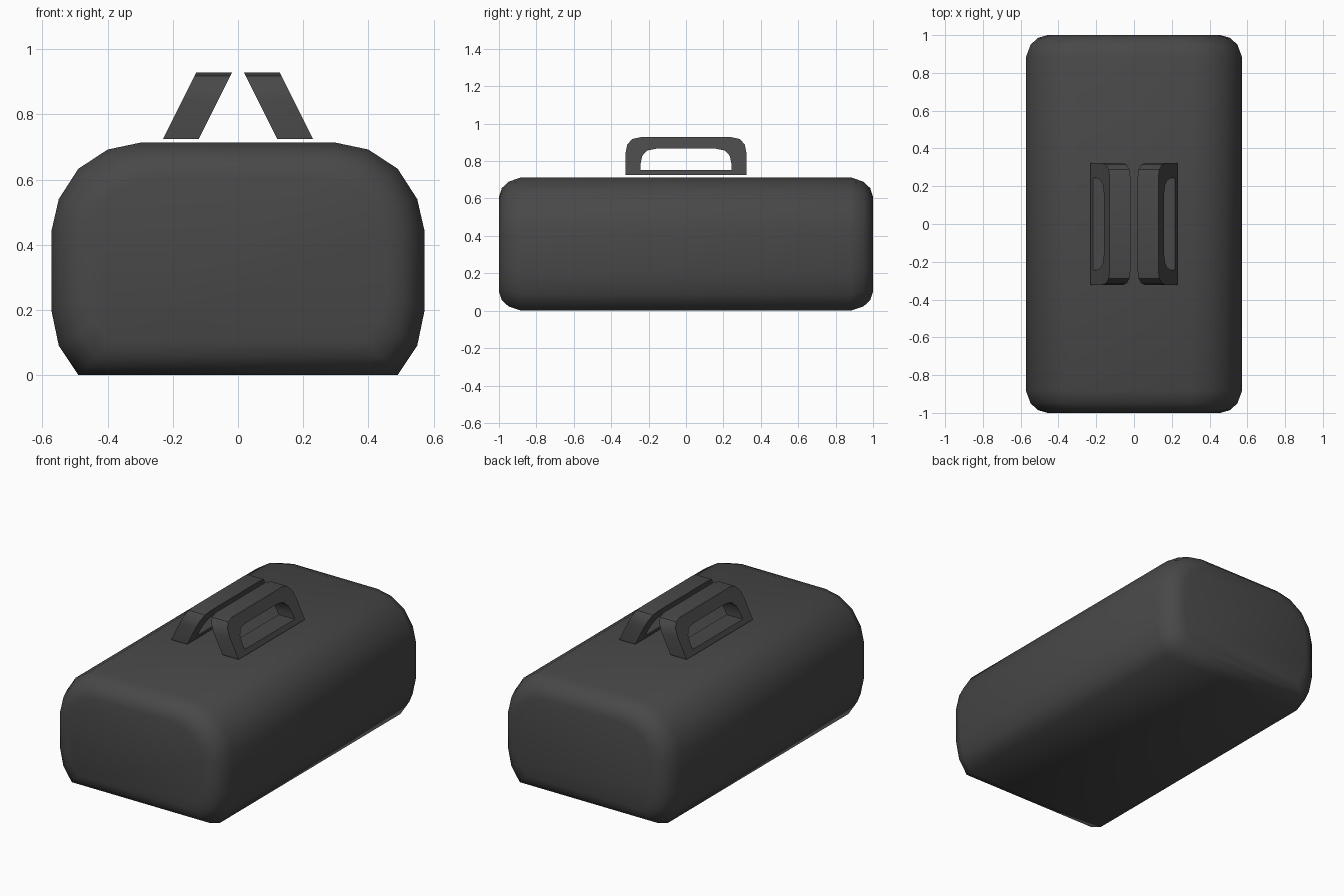
import bpy, bmesh

if "Cube" in bpy.data.objects:
    bpy.data.objects.remove(bpy.data.objects["Cube"])

mat = bpy.data.materials.new("charcoal fabric")
mat.diffuse_color = (0.065, 0.065, 0.065, 1)
mat.use_nodes = True
mat.node_tree.nodes["Principled BSDF"].inputs["Base Color"].default_value = mat.diffuse_color


def make_object(name, bm):
    bmesh.ops.recalc_face_normals(bm, faces=bm.faces[:])
    mesh = bpy.data.meshes.new(name)
    bm.to_mesh(mesh)
    bm.free()
    mesh.materials.append(mat)
    ob = bpy.data.objects.new(name, mesh)
    bpy.context.collection.objects.link(ob)
    return ob


def mirrored(half):
    """Closed outline from its right half, listed bottom to top."""
    return half + [(-a, b) for a, b in reversed(half)]


def bridge(bm, r1, r2):
    n = len(r1)
    for i in range(n):
        j = (i + 1) % n
        bm.faces.new((r1[i], r1[j], r2[j], r2[i]))


# Bag body: rounded cross-section lofted along y, shrinking at both ends
section = mirrored([(0.49, 0), (0.55, 0.09), (0.573, 0.2), (0.573, 0.44),
                    (0.55, 0.54), (0.49, 0.633), (0.40, 0.692), (0.30, 0.713)])
ends = [(0.88, 0), (0.948, 0.025), (0.985, 0.063), (1.0, 0.115)]   # y, inset
stations = [(-y, d) for y, d in reversed(ends)] + ends
bm = bmesh.new()
rings = []
for y, d in stations:
    sx, sz = 1 - d / 0.573, 1 - d * 0.9 / 0.356
    rings.append([bm.verts.new((x * sx, y, 0.35 + (z - 0.35) * sz if d else z))
                  for x, z in section])
for a, b in zip(rings, rings[1:]):
    bridge(bm, a, b)
bm.faces.new(rings[0])
bm.faces.new(rings[-1])
body = make_object("bag_body", bm)
body.data.shade_smooth()

# Handles: closed arched frames leaning towards each other
outer = mirrored([(0.323, 0.725), (0.323, 0.845), (0.314, 0.888),
                  (0.288, 0.918), (0.24, 0.928)])
inner = mirrored([(0.243, 0.753), (0.243, 0.785), (0.234, 0.828),
                  (0.208, 0.856), (0.16, 0.866)])


def handle(name, side):
    bm = bmesh.new()

    def ring(pts, x0):
        return [bm.verts.new((side * (x0 - (z - 0.725) * 0.5), y, z)) for y, z in pts]

    o1, i1, o2, i2 = ring(outer, 0.23), ring(inner, 0.23), ring(outer, 0.12), ring(inner, 0.12)
    for a, b in ((o1, i1), (i1, i2), (i2, o2), (o2, o1)):
        bridge(bm, a, b)
    ob = make_object(name, bm)
    bpy.ops.object.select_all(action='DESELECT')
    ob.select_set(True)
    bpy.context.view_layer.objects.active = ob
    bpy.ops.object.shade_smooth_by_angle(angle=0.65)


handle("handle_left", -1)
handle("handle_right", 1)
